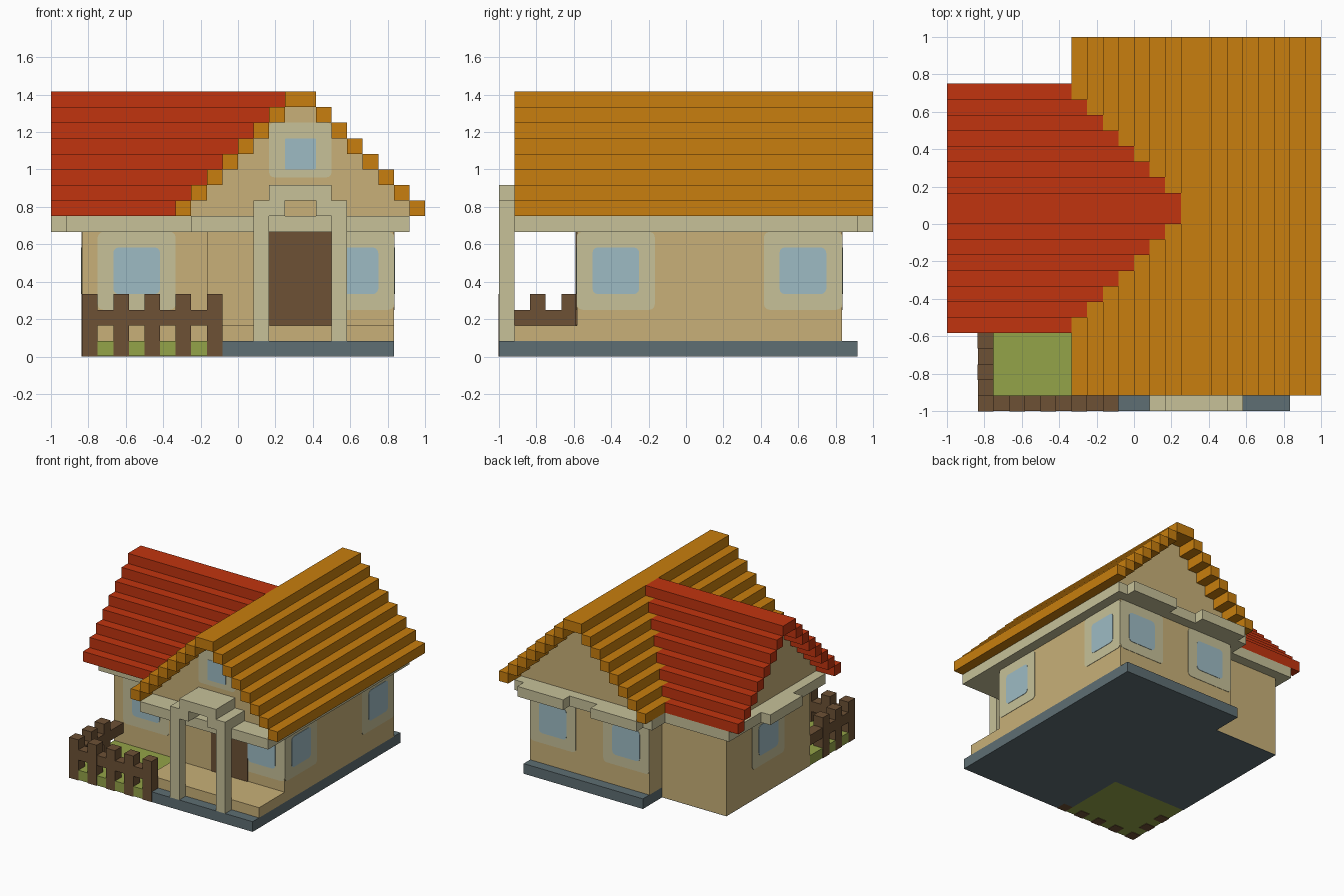
import bpy, bmesh, math

if "Cube" in bpy.data.objects:
    bpy.data.objects.remove(bpy.data.objects["Cube"])

U = 1 / 12  # everything is laid out in cells of 1/12 unit


def material(name, rgb):
    def lin(c):
        c /= 255
        return c / 12.92 if c <= 0.04045 else ((c + 0.055) / 1.055) ** 2.4
    m = bpy.data.materials.new(name)
    m.diffuse_color = (*[lin(c) for c in rgb], 1)
    m.use_nodes = True
    m.node_tree.nodes["Principled BSDF"].inputs["Base Color"].default_value = m.diffuse_color
    return m


ORANGE = material("orange_tile", (200, 126, 14))
RED = material("red_tile", (193, 52, 15))
TAN = material("tan_plaster", (200, 176, 120))
CREAM = material("cream_trim", (199, 193, 153))
BLUE = material("window_blue", (158, 187, 196))
BROWN = material("dark_wood", (109, 81, 53))
GREY = material("slate_grey", (94, 110, 115))
GREEN = material("grass_green", (148, 163, 72))


def finish(name, bm, mat):
    bmesh.ops.recalc_face_normals(bm, faces=bm.faces)
    me = bpy.data.meshes.new(name)
    bm.to_mesh(me)
    bm.free()
    me.materials.append(mat)
    ob = bpy.data.objects.new(name, me)
    bpy.context.collection.objects.link(ob)
    return ob


def boxes(name, mat, *cells):
    """One object from boxes given as (x0, x1, y0, y1, z0, z1) in cells."""
    bm = bmesh.new()
    for x0, x1, y0, y1, z0, z1 in cells:
        vs = bmesh.ops.create_cube(bm, size=1)["verts"]
        for v in vs:
            v.co.x = U * (x1 if v.co.x > 0 else x0)
            v.co.y = U * (y1 if v.co.y > 0 else y0)
            v.co.z = U * (z1 if v.co.z > 0 else z0)
    return finish(name, bm, mat)


def plate(name, mat, side, plane, a0, a1, z0, z1, r, lift):
    """Thin rounded panel on a wall; side is '+x', '-x', '+y' or '-y'."""
    bm = bmesh.new()
    sign = 1 if side[0] == '+' else -1
    rings = []
    for depth in (-0.001, lift):
        d = plane * U + sign * depth
        ring = []
        for i, (ca, cz) in enumerate([(a1 - r, z1 - r), (a0 + r, z1 - r),
                                      (a0 + r, z0 + r), (a1 - r, z0 + r)]):
            for j in range(4):
                t = math.radians(90 * i + 30 * j)
                a, z = (ca + r * math.cos(t)) * U, (cz + r * math.sin(t)) * U
                ring.append(bm.verts.new((d, a, z) if side[1] == 'x' else (a, d, z)))
        bm.faces.new(ring)
        rings.append(ring)
    n = len(rings[0])
    for i in range(n):
        k = (i + 1) % n
        bm.faces.new((rings[0][i], rings[0][k], rings[1][k], rings[1][i]))
    return finish(name, bm, mat)


def window(name, side, plane, a0, z0=3):
    plate(name + "_surround", CREAM, side, plane, a0, a0 + 5, z0, z0 + 5, 0.35, 0.003)
    plate(name + "_pane", BLUE, side, plane, a0 + 1, a0 + 4, z0 + 1, z0 + 4, 0.35, 0.006)


# Ground: slate base, lawn
boxes("base_slab", GREY, (-1, 10, -12, -11, 0, 1), (-2, 10, -11, 11, 0, 1),
      (-3, -2, 8, 11, 0, 1), (-10, -2, -5, 8, 0, 0.04))
boxes("lawn", GREEN, (-10, -2, -12, -5, 0.04, 1))

# Walls and porch floor
boxes("main_walls", TAN, (-2, 10, -7, 10, 1, 8), (-3, -2, 7, 10, 1, 8))
boxes("side_wing_walls", TAN, (-10, -1.5, -5, 8, 0.04, 8))
boxes("porch_floor", TAN, (-2, 10, -11, -7, 1, 2))

# Eaves slab with hoods above the windows
boxes("eaves_trim", CREAM, (-3, 11, -11, 11, 8, 9), (-4, -3, 8, 11, 8, 9),
      (-11, -3, -6, 9, 8, 9),
      (5, 10, 11, 12, 8, 9), (-3, 2, 11, 12, 8, 9), (-12, -11, -1, 4, 8, 9))

# Stepped roofs and the attic walls under them
main_roof, main_attic, wing_roof, wing_attic = [], [], [], []
for k in range(9, 17):
    s = 16 - k
    main_roof += [(3 - s, 4 - s, -11, 12, k, k + 1), (4 + s, 5 + s, -11, 12, k, k + 1)]
    wing_roof += [(-12, 3 - s, 0 - s, 1 - s, k, k + 1), (-12, 3 - s, 1 + s, 2 + s, k, k + 1)]
    if s:
        main_attic.append((4 - s, 4 + s, -9, 10, k, k + 1))
        wing_attic.append((-10, 3.5 - s, 1 - s, 1 + s, k, k + 1))
boxes("main_roof", ORANGE, *main_roof)
boxes("wing_roof", RED, *wing_roof)
boxes("main_gable", TAN, *main_attic)
boxes("wing_gable", TAN, *wing_attic)

# Porch arch
boxes("porch_arch", CREAM, (1, 2, -12, -11, 1, 10), (6, 7, -12, -11, 1, 10),
      (1, 3, -12, -9, 9, 10), (5, 7, -12, -9, 9, 10), (2, 6, -12, -9, 10, 11))

# Windows
window("wing_front_window", '-y', -5, -9)
window("porch_window", '-y', -7, 5)
window("right_front_window", '+x', 10, -7)
window("right_back_window", '+x', 10, 5)
window("back_window_a", '+y', 10, 5)
window("back_window_b", '+y', 10, -3)
window("wing_side_window", '-x', -10, -1)
plate("gable_window_surround", CREAM, '-y', -9, 2, 6, 11.5, 15, 0.3, 0.003)
plate("gable_window_pane", BLUE, '-y', -9, 3, 5, 12, 14, 0.1, 0.006)

# Door
plate("door", BROWN, '-y', -7, 2, 6, 2, 8, 0.02, 0.008)

# Picket fence: front run and side run, slightly proud of the lawn
e = 0.03
front = [(x, x + 1, -12 - e, -11, 0, 4) for x in range(-10, 0, 2)]
side = [(-10 - e, -9, y, y + 1, 0, 4) for y in (-10, -8)]
boxes("front_fence", BROWN, *front, (-10, -1, -12, -11, 2, 3))
boxes("side_fence", BROWN, *side, (-10, -9, -11, -5, 2, 3))
